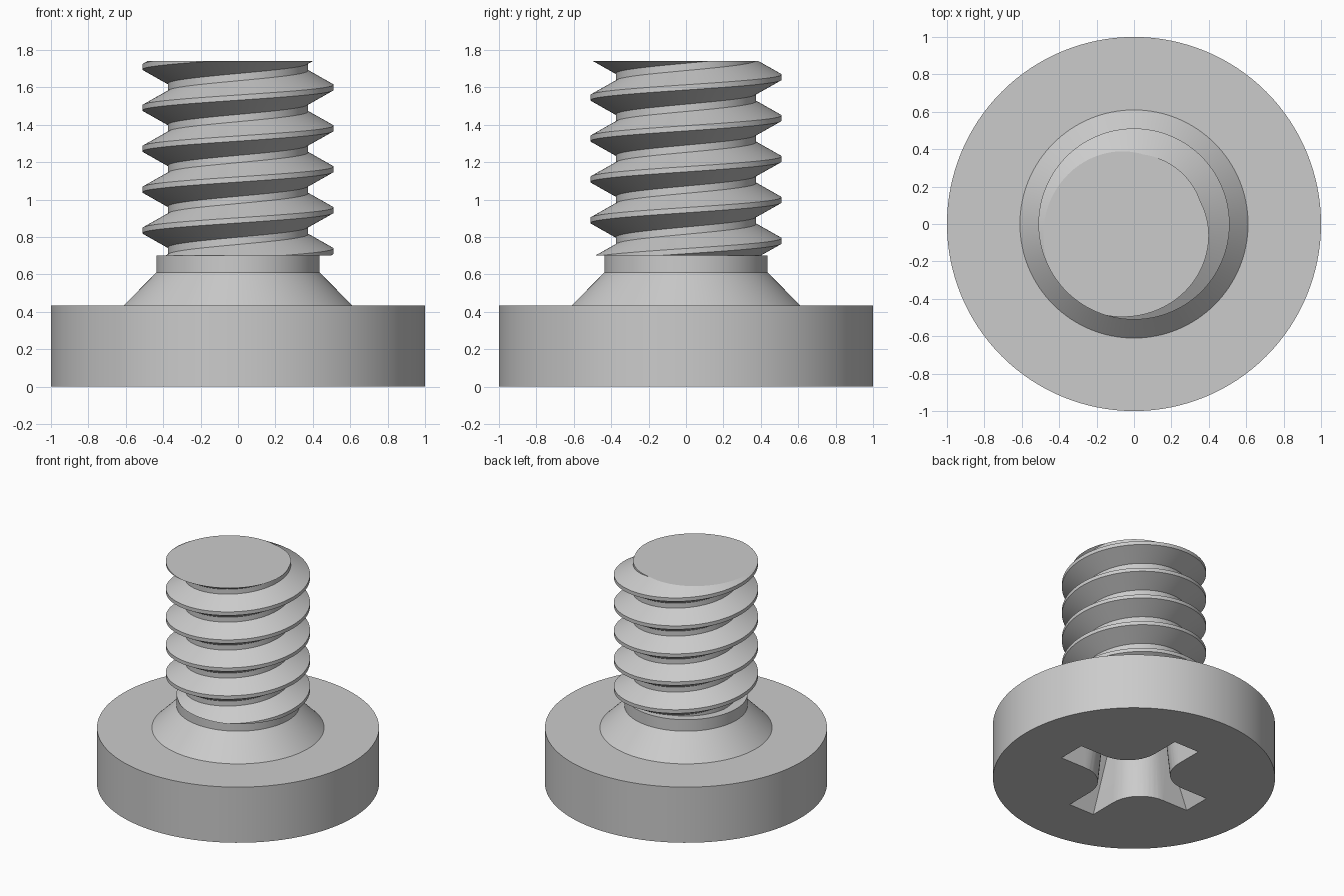
import bpy, bmesh
from math import pi, cos, sin, radians

if "Cube" in bpy.data.objects:
    bpy.data.objects.remove(bpy.data.objects["Cube"])

HEAD_TOP, NECK_TOP, TIP = 0.435, 0.70, 1.74
NECK_R, ROOT_R, CREST_R = 0.437, 0.375, 0.511
PITCH, CREST_W, FLANK = 0.2188, 0.028, 0.076
SEGS = 128


def finish(name, bm):
    bmesh.ops.recalc_face_normals(bm, faces=bm.faces[:])
    mesh = bpy.data.meshes.new(name)
    bm.to_mesh(mesh)
    bm.free()
    obj = bpy.data.objects.new(name, mesh)
    bpy.context.collection.objects.link(obj)
    return obj


def select_only(obj):
    bpy.ops.object.select_all(action='DESELECT')
    obj.select_set(True)
    bpy.context.view_layer.objects.active = obj


def smooth(obj):
    select_only(obj)
    bpy.ops.object.shade_smooth_by_angle(angle=radians(25))


def lathe(name, profile):
    bm = bmesh.new()
    pts = [bm.verts.new((r, 0, z)) for r, z in profile]
    edges = [bm.edges.new(pair) for pair in zip(pts, pts[1:])]
    bmesh.ops.spin(bm, geom=pts + edges, cent=(0, 0, 0), axis=(0, 0, 1),
                   angle=2 * pi, steps=SEGS, use_duplicate=False)
    bmesh.ops.remove_doubles(bm, verts=bm.verts[:], dist=1e-5)
    return finish(name, bm)


def cross_ring(bm, reach, half, fillet, z):
    """Four-armed outline with rounded inner corners."""
    quarter = [(reach, -half), (reach, half)]
    centre = half + fillet
    for i in range(11):
        a = -pi / 2 - i * pi / 20
        quarter.append((centre + fillet * cos(a), centre + fillet * sin(a)))
    ring = []
    for k in range(4):
        c, s = cos(k * pi / 2), sin(k * pi / 2)
        ring += [bm.verts.new((x * c - y * s, x * s + y * c, z)) for x, y in quarter]
    return ring


# Head with conical shoulder and short collar
head = lathe("head", [(0, 0), (1, 0), (1, HEAD_TOP), (0.61, HEAD_TOP),
                      (NECK_R, 0.61), (NECK_R, NECK_TOP), (0, NECK_TOP)])

# Tapered cross-shaped driver recess
bm = bmesh.new()
slope = 0.4
rings = [cross_ring(bm, 0.58 + 0.02 * slope, 0.11, 0.25, -0.02),
         cross_ring(bm, 0.37, 0.085, 0.22, 0.46)]
bm.faces.new(rings[0])
apex = bm.verts.new((0, 0, 0.56))
count = len(rings[0])
for i in range(count):
    j = (i + 1) % count
    bm.faces.new((rings[0][i], rings[0][j], rings[1][j], rings[1][i]))
    bm.faces.new((rings[1][i], rings[1][j], apex))
cutter = finish("recess_cutter", bm)
cutter.hide_render = True

cut = head.modifiers.new("recess", 'BOOLEAN')
cut.operation = 'DIFFERENCE'
cut.solver = 'EXACT'
cut.object = cutter
select_only(head)
bpy.ops.object.modifier_apply(modifier=cut.name)
bpy.data.objects.remove(cutter)
smooth(head)

# Threaded shank: one helical strip, trimmed flat at both ends
bm = bmesh.new()
half = CREST_W / 2
section = [(ROOT_R, -half - FLANK), (CREST_R, -half),
           (CREST_R, half), (ROOT_R, half + FLANK)]
start = 1.60 - 6 * PITCH
steps = 9 * SEGS
grid = []
for i in range(steps):
    a = 2 * pi * i / SEGS
    rise = start + PITCH * i / SEGS
    grid.append([bm.verts.new((r * cos(a), r * sin(a), rise + dz)) for r, dz in section])
for i in range(steps - 1):
    here, ahead = grid[i], grid[i + 1]
    for j in range(3):
        bm.faces.new((here[j], ahead[j], ahead[j + 1], here[j + 1]))
    if i + 1 + SEGS < steps:
        bm.faces.new((here[3], ahead[3], grid[i + 1 + SEGS][0], grid[i + SEGS][0]))
for z, direction in ((NECK_TOP, -1), (TIP, 1)):
    bmesh.ops.bisect_plane(bm, geom=bm.verts[:] + bm.edges[:] + bm.faces[:],
                           plane_co=(0, 0, z), plane_no=(0, 0, direction),
                           clear_outer=True)
bmesh.ops.remove_doubles(bm, verts=bm.verts[:], dist=1e-5)
bmesh.ops.holes_fill(bm, edges=[e for e in bm.edges if e.is_boundary], sides=0)
smooth(finish("threaded_shank", bm))
